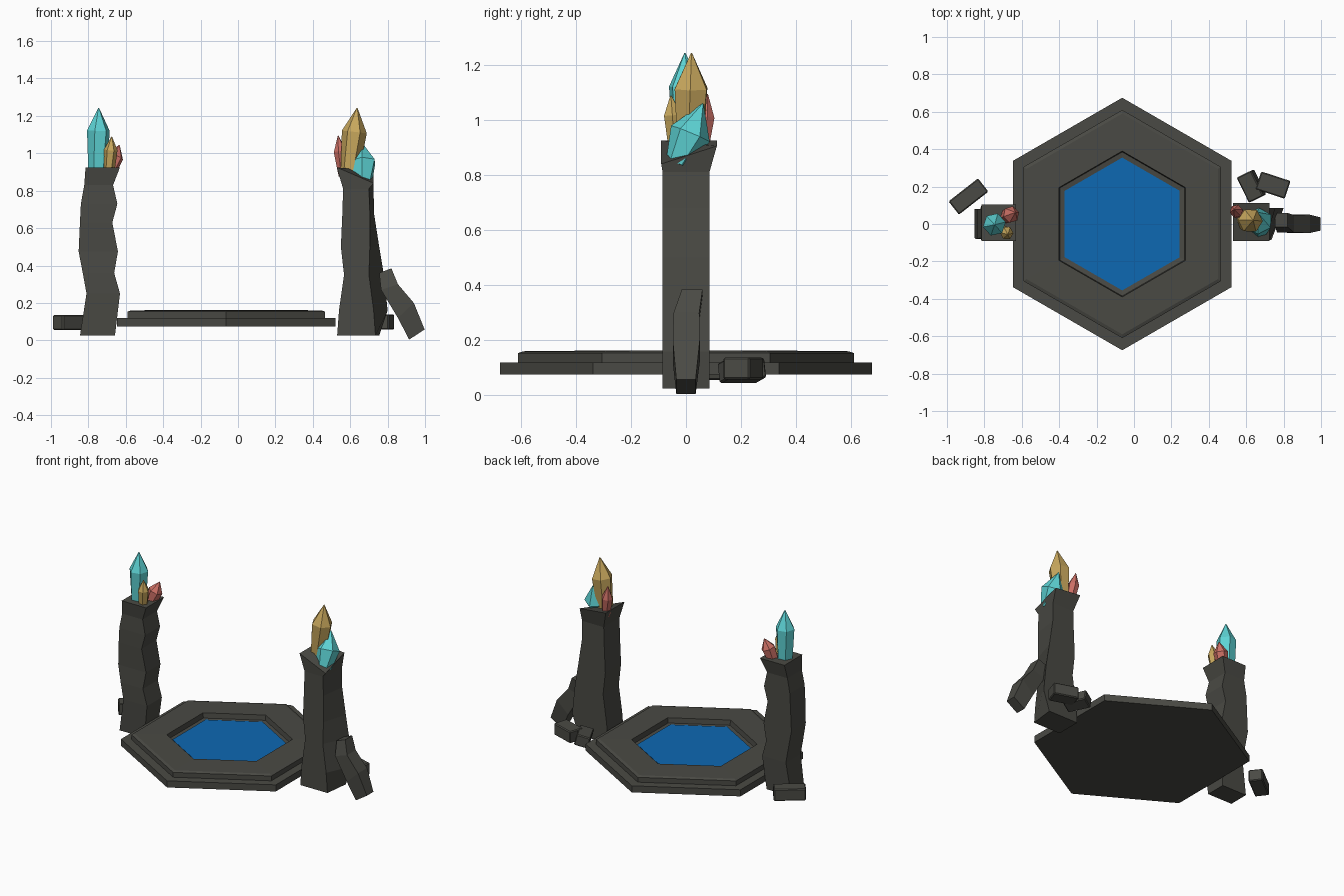
import bpy, bmesh, math
from mathutils import Vector, Matrix

if "Cube" in bpy.data.objects:
    bpy.data.objects.remove(bpy.data.objects["Cube"])


def mat(name, r, g, b):
    m = bpy.data.materials.new(name)
    m.diffuse_color = (r, g, b, 1)
    m.use_nodes = True
    m.node_tree.nodes["Principled BSDF"].inputs["Base Color"].default_value = m.diffuse_color
    return m


STONE = mat("dark stone", 0.068, 0.068, 0.058)
WATER = mat("blue water", 0.004, 0.14, 0.45)
CYAN = mat("cyan crystal", 0.11, 0.65, 0.66)
GOLD = mat("gold crystal", 0.58, 0.39, 0.11)
RED = mat("red crystal", 0.60, 0.16, 0.13)


def loft(name, rings, material, cap_end=True):
    """Skin a list of equal-length point rings into a closed flat-shaded solid."""
    bm = bmesh.new()
    rows = [[bm.verts.new(p) for p in ring] for ring in rings]
    n = len(rows[0])
    for a, b in zip(rows, rows[1:]):
        for i in range(n):
            j = (i + 1) % n
            bm.faces.new((a[i], a[j], b[j], b[i]))
    bm.faces.new(rows[0][::-1])
    if cap_end:
        bm.faces.new(rows[-1])
    bmesh.ops.recalc_face_normals(bm, faces=bm.faces)
    me = bpy.data.meshes.new(name)
    bm.to_mesh(me)
    bm.free()
    me.materials.append(material)
    ob = bpy.data.objects.new(name, me)
    bpy.context.collection.objects.link(ob)
    return ob


def hexagon(r, z, cx=-0.063):
    return [(cx + r * math.sin(k * math.pi / 3), r * math.cos(k * math.pi / 3), z)
            for k in range(6)]


# stepped hexagonal basin with a recessed pool
loft("basin", [hexagon(r, z) for r, z in
               ((0.675, 0.075), (0.675, 0.12), (0.61, 0.12), (0.61, 0.153),
                (0.59, 0.16), (0.39, 0.162), (0.385, 0.128), (0.34, 0.122))], STONE)
loft("pool_water", [hexagon(0.355, 0.122), hexagon(0.355, 0.13)], WATER)


def pillar(name, rows, drops=(0, 0, 0, 0)):
    """Rows: z, left x, right x, front y, back y, extra right x at the back."""
    rings = [[[xl, yf, z], [xr, yf, z], [xr + e, yb, z], [xl, yb, z]]
             for z, xl, xr, yf, yb, e in rows]
    for p, d in zip(rings[-1], drops):
        p[2] -= d
    return loft(name, rings, STONE)


# rough stone pillars
pillar("left_pillar", [
    (0.025, -0.845, -0.658, -0.07, 0.07, 0), (0.25, -0.81, -0.631, -0.08, 0.08, 0),
    (0.36, -0.83, -0.662, -0.08, 0.08, 0), (0.475, -0.852, -0.642, -0.075, 0.08, 0),
    (0.63, -0.845, -0.672, -0.08, 0.08, 0), (0.73, -0.84, -0.645, -0.08, 0.08, 0),
    (0.83, -0.822, -0.668, -0.075, 0.08, 0), (0.925, -0.815, -0.631, -0.09, 0.103, 0)])
pillar("right_pillar", [
    (0.025, 0.53, 0.735, -0.085, 0.085, 0.02), (0.16, 0.54, 0.725, -0.085, 0.085, 0.075),
    (0.35, 0.567, 0.70, -0.085, 0.085, 0.08), (0.50, 0.55, 0.705, -0.085, 0.085, 0.05),
    (0.68, 0.558, 0.705, -0.085, 0.085, 0.022), (0.81, 0.562, 0.70, -0.085, 0.085, 0.025),
    (0.925, 0.528, 0.725, -0.09, 0.112, 0)], (0, 0.085, 0.02, 0))

# bent slab leaning on the right pillar: lower-left xz, upper-right xz, y range
loft("leaning_slab", [
    [(x1, y1, z1), (x2, y1, z2), (x2, y2, z2), (x1, y2, z1)]
    for x1, z1, x2, z2, y1, y2 in (
        (0.915, 0.004, 0.998, 0.058, -0.035, 0.035),
        (0.855, 0.12, 0.94, 0.20, -0.048, 0.05),
        (0.765, 0.27, 0.855, 0.30, -0.045, 0.048),
        (0.755, 0.36, 0.82, 0.385, -0.015, 0.06))], STONE)


def block(name, centre, size, yaw, tilt=0):
    M = (Matrix.Translation(centre) @ Matrix.Rotation(math.radians(yaw), 4, 'Z')
         @ Matrix.Rotation(math.radians(tilt), 4, 'X'))
    a, b, c = (s / 2 for s in size)
    rings = [[M @ Vector((x, k * y, k2 * c)) for x, y, k in
              ((-a, -b, 1), (a, -b, 1), (a, b, 1), (-a, b, 1))] for k2 in (-1, 1)]
    ob = loft(name, rings, STONE)
    bev = ob.modifiers.new("chipped edges", 'BEVEL')
    bev.width, bev.segments = 0.006, 1


# fallen rubble
block("left_rubble", (-0.885, 0.147, 0.095), (0.20, 0.09, 0.08), 38)
block("right_rubble_outer", (0.743, 0.208, 0.098), (0.165, 0.10, 0.08), -18)
block("right_rubble_inner", (0.628, 0.203, 0.09), (0.15, 0.09, 0.075), -64, 14)


def crystal(name, base, tip, r, material, shoulder=0.6, foot=0.75, sides=6):
    """Faceted shard: narrow foot, wide shoulder, pointed tip."""
    base, tip = Vector(base), Vector(tip)
    axis = tip - base
    q = axis.to_track_quat('Z', 'Y')

    def ring(t, rad, off):
        return [base + axis * t + q @ Vector(
            (rad * math.cos((k + off) * math.tau / sides),
             rad * math.sin((k + off) * math.tau / sides), 0)) for k in range(sides)]
    loft(name, [ring(0, r * foot, 0.2), ring(shoulder, r, 0.35),
                ring(0.995, 0.002, 0.35)], material)


# crystal clusters on the pillar tops
crystal("left_cyan_crystal", (-0.75, 0, 0.88), (-0.745, -0.004, 1.245), 0.062, CYAN, 0.66, 0.8)
crystal("left_gold_crystal", (-0.69, -0.035, 0.88), (-0.675, -0.055, 1.09), 0.036, GOLD, 0.66)
crystal("left_red_crystal", (-0.69, 0.035, 0.89), (-0.634, 0.062, 1.045), 0.046, RED, 0.6)
crystal("right_gold_crystal", (0.593, 0.015, 0.86), (0.637, 0.02, 1.245), 0.067, GOLD, 0.66, 0.7)
crystal("right_cyan_crystal", (0.672, -0.03, 0.84), (0.66, 0.062, 1.06), 0.076, CYAN, 0.5, 0.6)
crystal("right_red_crystal", (0.565, 0.055, 0.88), (0.535, 0.078, 1.095), 0.036, RED, 0.6)
